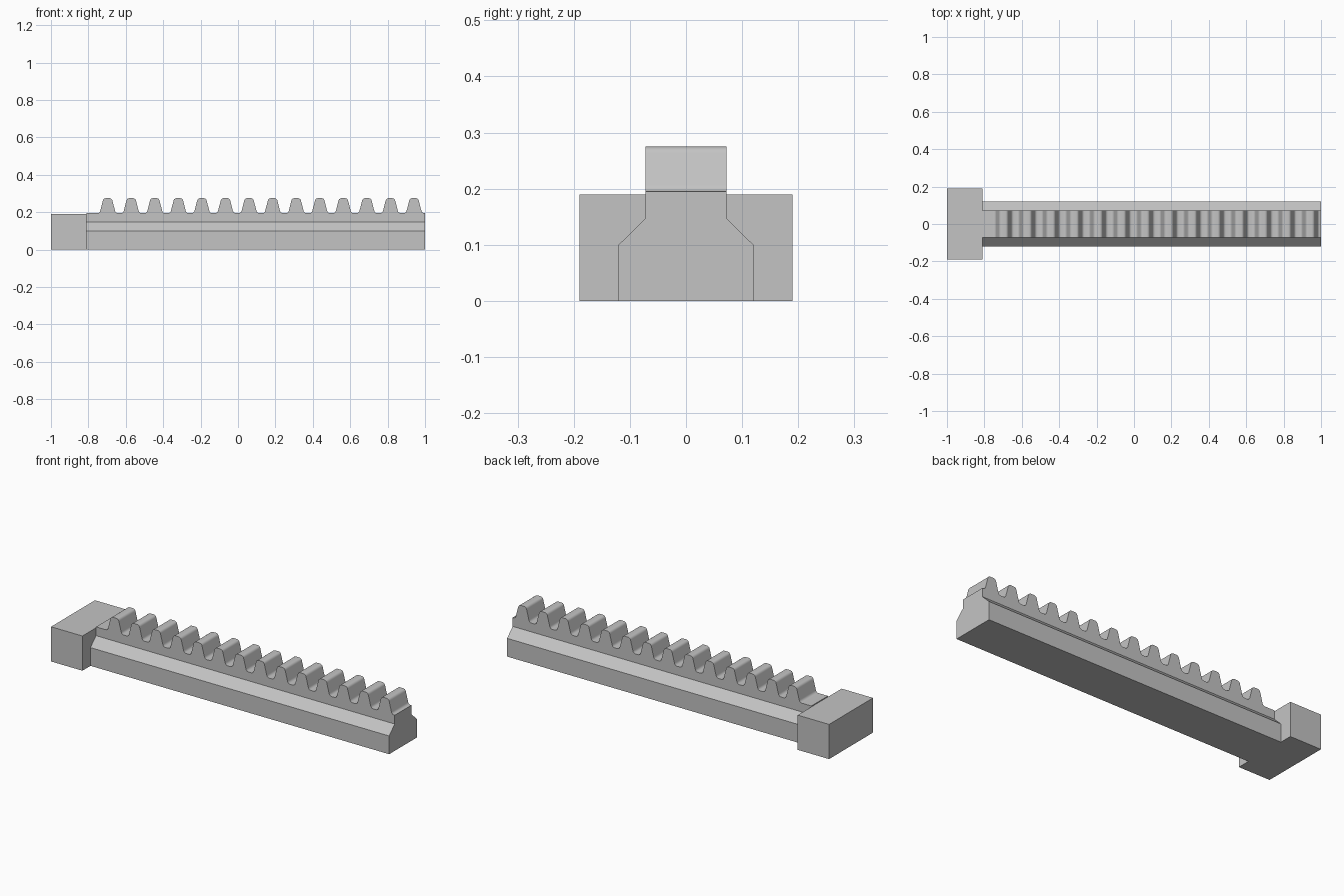
import bpy, bmesh, math
from mathutils import Vector

cube = bpy.data.objects.get("Cube")
if cube:
    bpy.data.objects.remove(cube, do_unlink=True)

grey = bpy.data.materials.new("steel_grey")
grey.use_nodes = True
colour = (0.55, 0.55, 0.55, 1)
grey.diffuse_color = colour
grey.node_tree.nodes["Principled BSDF"].inputs["Base Color"].default_value = colour

HEAD_X = -0.81
ROOT_Z, TIP_Z = 0.195, 0.275
TEETH, FIRST_X, PITCH = 14, -0.697, 0.126
SLOPE = math.radians(14.5)
RADIUS = 0.016


def prism(name, points, sweep):
    """Extrude a closed 3D outline along the sweep vector."""
    bm = bmesh.new()
    face = bm.faces.new([bm.verts.new(p) for p in points])
    ext = bmesh.ops.extrude_face_region(bm, geom=[face])
    moved = [v for v in ext["geom"] if isinstance(v, bmesh.types.BMVert)]
    bmesh.ops.translate(bm, verts=moved, vec=Vector(sweep))
    bmesh.ops.recalc_face_normals(bm, faces=bm.faces)
    mesh = bpy.data.meshes.new(name)
    bm.to_mesh(mesh)
    bm.free()
    mesh.materials.append(grey)
    obj = bpy.data.objects.new(name, mesh)
    bpy.context.collection.objects.link(obj)
    return obj


def half_tooth(steps=5):
    """Right flank from tip to root, with rounded tip and root fillet."""
    mid = (ROOT_Z + TIP_Z) / 2
    out = []
    for side, zc in ((1, TIP_Z - RADIUS), (-1, ROOT_Z + RADIUS)):
        xc = 0.0325 + (mid - zc) * math.tan(SLOPE) - side * RADIUS / math.cos(SLOPE)
        arc = []
        for i in range(steps + 1):
            t = math.pi / 2 + (SLOPE - math.pi / 2) * i / steps
            arc.append((xc + side * RADIUS * math.cos(t), zc + side * RADIUS * math.sin(t)))
        out += arc if side > 0 else arc[::-1]
    return out


# Bar with chamfered shoulders, swept along its length
half = [(0.12, 0), (0.12, 0.1), (0.072, 0.147), (0.072, 0.35)]
section = half + [(-y, z) for y, z in reversed(half)]
rack = prism("toothed_rack", [(HEAD_X, y, z) for y, z in section], (1 - HEAD_X, 0, 0))

# Side outline of the whole row of teeth, used to trim the bar
flank = half_tooth()
tooth = [(-x, z) for x, z in reversed(flank)] + flank
outline = [(-1.1, -0.1), (-1.1, ROOT_Z)]
for n in range(TEETH):
    outline += [(FIRST_X + n * PITCH + x, z) for x, z in tooth]
outline += [(1.1, ROOT_Z), (1.1, -0.1)]
cutter = prism("tooth_cutter", [(x, -0.3, z) for x, z in outline], (0, 0.6, 0))
cutter.hide_render = True

trim = rack.modifiers.new("teeth", "BOOLEAN")
trim.operation = "INTERSECT"
trim.solver = "EXACT"
trim.object = cutter
bpy.ops.object.select_all(action="DESELECT")
bpy.context.view_layer.objects.active = rack
rack.select_set(True)
bpy.ops.object.modifier_apply(modifier=trim.name)
bpy.data.objects.remove(cutter, do_unlink=True)
bpy.ops.object.shade_smooth_by_angle(angle=math.radians(30))

# Wide stop block at the left end
block = [(-1, -0.19, 0), (HEAD_X, -0.19, 0), (HEAD_X, 0.19, 0), (-1, 0.19, 0)]
prism("end_block", block, (0, 0, 0.19))
